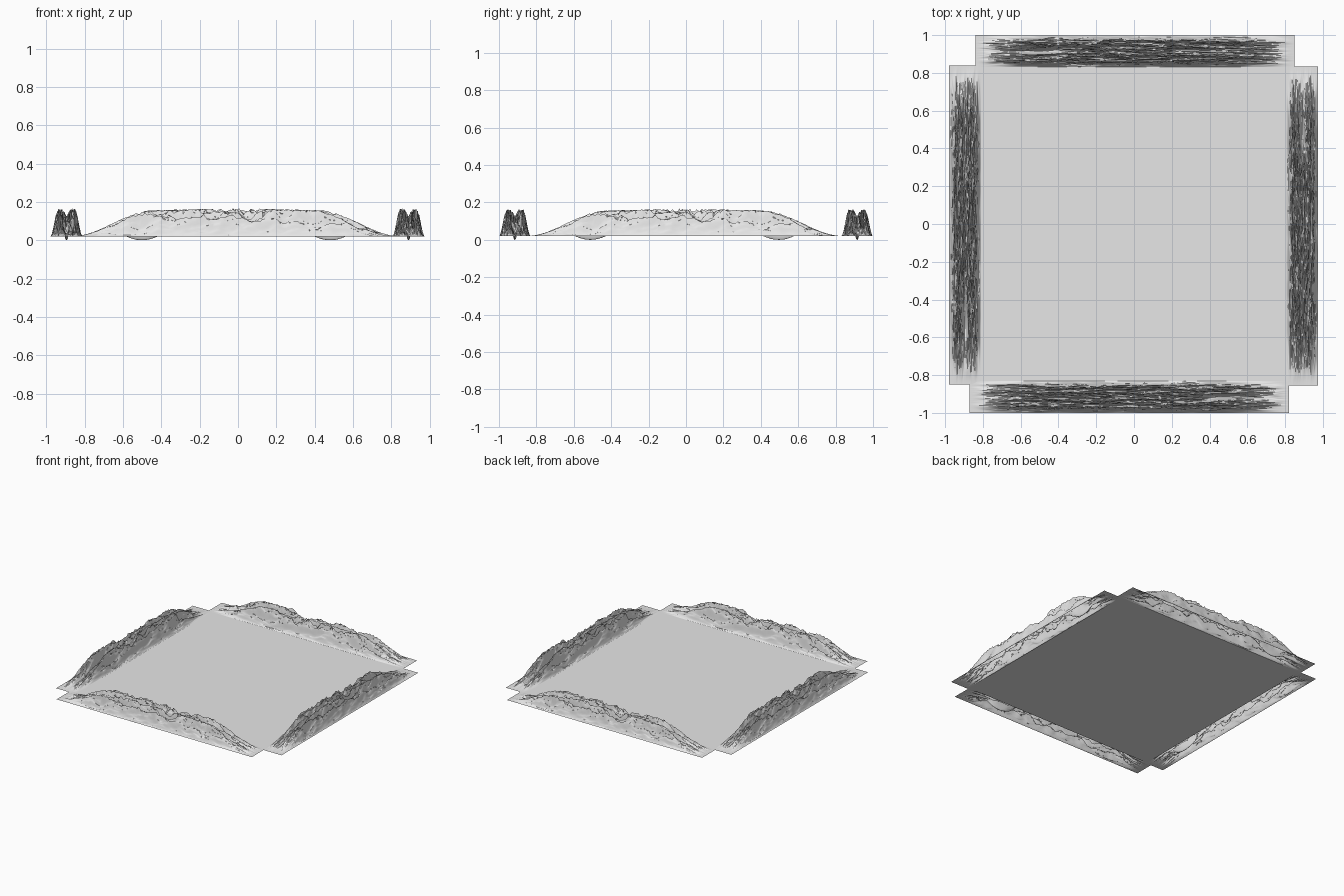
import bpy
import bmesh
import math
from mathutils import Vector, noise

cube = bpy.data.objects.get("Cube")
if cube:
    bpy.data.objects.remove(cube, do_unlink=True)

BASE = 0.02          # height of the flat land
PEAK = 0.147         # ridge height above the land
DIP = 0.02           # depth of the hollow below the land
HALF_LENGTH, HALF_WIDTH = 0.845, 0.085

stone = bpy.data.materials.new("light grey")
stone.use_nodes = True
grey = (0.8, 0.8, 0.8, 1)
stone.diffuse_color = grey
stone.node_tree.nodes["Principled BSDF"].inputs["Base Color"].default_value = grey


def add_object(name, mesh):
    obj = bpy.data.objects.new(name, mesh)
    bpy.context.collection.objects.link(obj)
    return obj


def grid_mesh(name, segments, shape):
    """Square grid from -1 to 1, each vertex moved by the shape function."""
    bm = bmesh.new()
    bmesh.ops.create_grid(bm, x_segments=segments, y_segments=segments, size=1)
    shape(bm.verts)
    bm.normal_update()
    mesh = bpy.data.meshes.new(name)
    bm.to_mesh(mesh)
    bm.free()
    mesh.materials.append(stone)
    return mesh


def ramp(t):
    t = max(0, min(1, t))
    return t * t * (3 - 2 * t)


def terrain(u, v):
    """Rocky massif fading to flat edges, with one hollow near an end."""
    envelope = ramp((1 - abs(u)) / 0.5) * ramp((1 - abs(v)) / 0.5)
    envelope *= 1 - 0.14 * abs(u)
    rough = noise.fractal(Vector((u * 2.6, v * 2.6, 4.3)), 0.9, 2.1, 6)
    ridge = max(0, 1 - 0.9 * abs(rough)) ** 1.5
    notch = 1 - 0.25 * math.exp(-(v / 0.15) ** 2)
    height = envelope * ridge * notch
    hollow = math.exp(-((u - 0.6) / 0.17) ** 2 - (v / 0.2) ** 2)
    return height * (1 - hollow) - 0.15 * hollow ** 2


def shape_range(verts):
    heights = [terrain(v.co.x, v.co.y) for v in verts]
    top, bottom = max(heights), -min(heights)
    for vert, h in zip(verts, heights):
        z = h / top * PEAK if h > 0 else h / bottom * DIP
        vert.co = (vert.co.x * HALF_LENGTH, vert.co.y * HALF_WIDTH, BASE + z)


def shape_ground(verts):
    for vert in verts:
        vert.co = (vert.co.x * 0.825, vert.co.y * 0.84, BASE - 0.001)


# flat land in the middle
add_object("ground", grid_mesh("ground", 1, shape_ground))

# four mountain ranges, one turned copy along each side
range_mesh = grid_mesh("mountain_range", 110, shape_range)
sides = [("front", -0.025, -0.915), ("left", 0.89, -0.01),
         ("back", 0.005, 0.915), ("right", -0.895, -0.005)]
for i, (side, x, y) in enumerate(sides):
    mountains = add_object(side + "_mountain_range", range_mesh)
    mountains.location = (x, y, 0)
    mountains.rotation_euler.z = i * math.pi / 2

# soft slopes with crisp crests
bpy.ops.object.select_all(action="DESELECT")
mountains.select_set(True)
bpy.context.view_layer.objects.active = mountains
bpy.ops.object.shade_smooth_by_angle(angle=math.radians(40))
